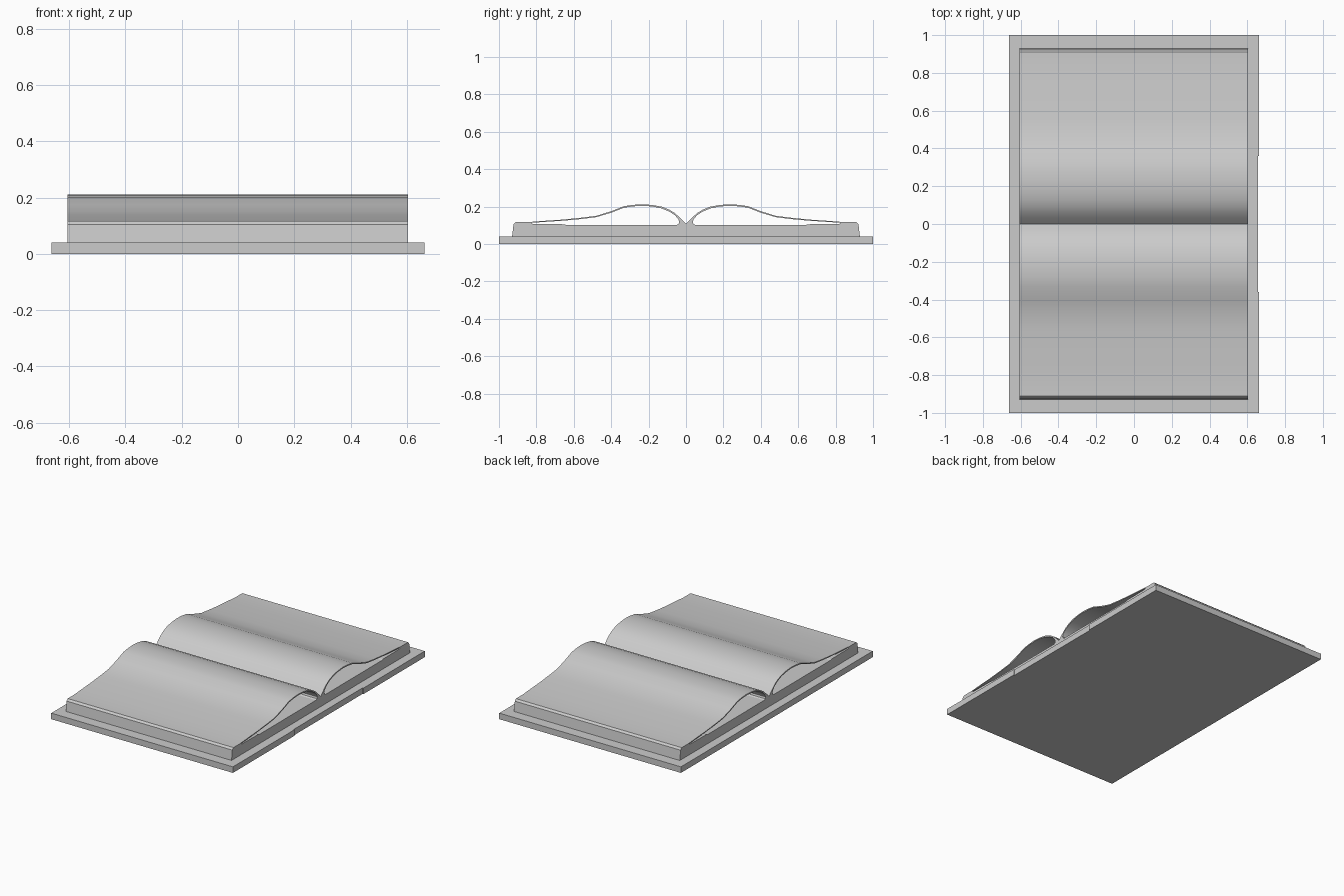
import bpy, bmesh
from math import radians

if "Cube" in bpy.data.objects:
    bpy.data.objects.remove(bpy.data.objects["Cube"])

X0, X1 = -0.606, 0.604   # ends of the page block


def extrude(name, pts, step, smooth=False):
    """Closed polygon of 3D points swept along step into a solid."""
    bm = bmesh.new()
    face = bm.faces.new([bm.verts.new(p) for p in pts])
    new = bmesh.ops.extrude_face_region(bm, geom=[face], use_keep_orig=True)
    bmesh.ops.translate(bm, vec=step,
                        verts=[g for g in new["geom"] if isinstance(g, bmesh.types.BMVert)])
    bmesh.ops.recalc_face_normals(bm, faces=bm.faces)
    mesh = bpy.data.meshes.new(name)
    bm.to_mesh(mesh)
    bm.free()
    obj = bpy.data.objects.new(name, mesh)
    bpy.context.collection.objects.link(obj)
    if smooth:
        bpy.ops.object.select_all(action="DESELECT")
        obj.select_set(True)
        bpy.context.view_layer.objects.active = obj
        bpy.ops.object.shade_smooth_by_angle(angle=radians(30))
    return obj


def along_x(name, profile, smooth=False):
    return extrude(name, [(X0, y, z) for y, z in profile], (X1 - X0, 0, 0), smooth)


# Cover board, with the shallow recess in its right edge
cover = [(-0.663, -1), (0.663, -1), (0.663, -0.36), (0.657, -0.36),
         (0.657, 0.36), (0.663, 0.36), (0.663, 1), (-0.663, 1)]
extrude("cover", [(x, y, 0) for x, y in cover], (0, 0, 0.04))

# Page block with slanted, chamfered outer edges
half = [(0.93, 0.04), (0.922, 0.105), (0.91, 0.117), (0.83, 0.113),
        (0.82, 0.107), (0.65, 0.105), (0.64, 0.101)]
along_x("page_block", half + [(-y, z) for y, z in reversed(half)])

# Arched open pages: outer curve out to the edge, inner curve back to the spine
outer = [(0, 0.107), (0.03, 0.138), (0.06, 0.165), (0.09, 0.183), (0.13, 0.199),
         (0.18, 0.208), (0.23, 0.212), (0.28, 0.209), (0.33, 0.202), (0.40, 0.175),
         (0.48, 0.150), (0.56, 0.140), (0.66, 0.130), (0.75, 0.124), (0.84, 0.117),
         (0.91, 0.117)]
inner = [(0.83, 0.113), (0.75, 0.118), (0.66, 0.124), (0.56, 0.133), (0.48, 0.143),
         (0.40, 0.167), (0.33, 0.194), (0.28, 0.201), (0.23, 0.204), (0.18, 0.200),
         (0.13, 0.190), (0.09, 0.173), (0.06, 0.154), (0.042, 0.134), (0.036, 0.118),
         (0.04, 0.107), (0.05, 0.101), (0, 0.101)]
for name, s in (("back_pages", 1), ("front_pages", -1)):
    along_x(name, [(s * y, z) for y, z in outer + inner], True)
